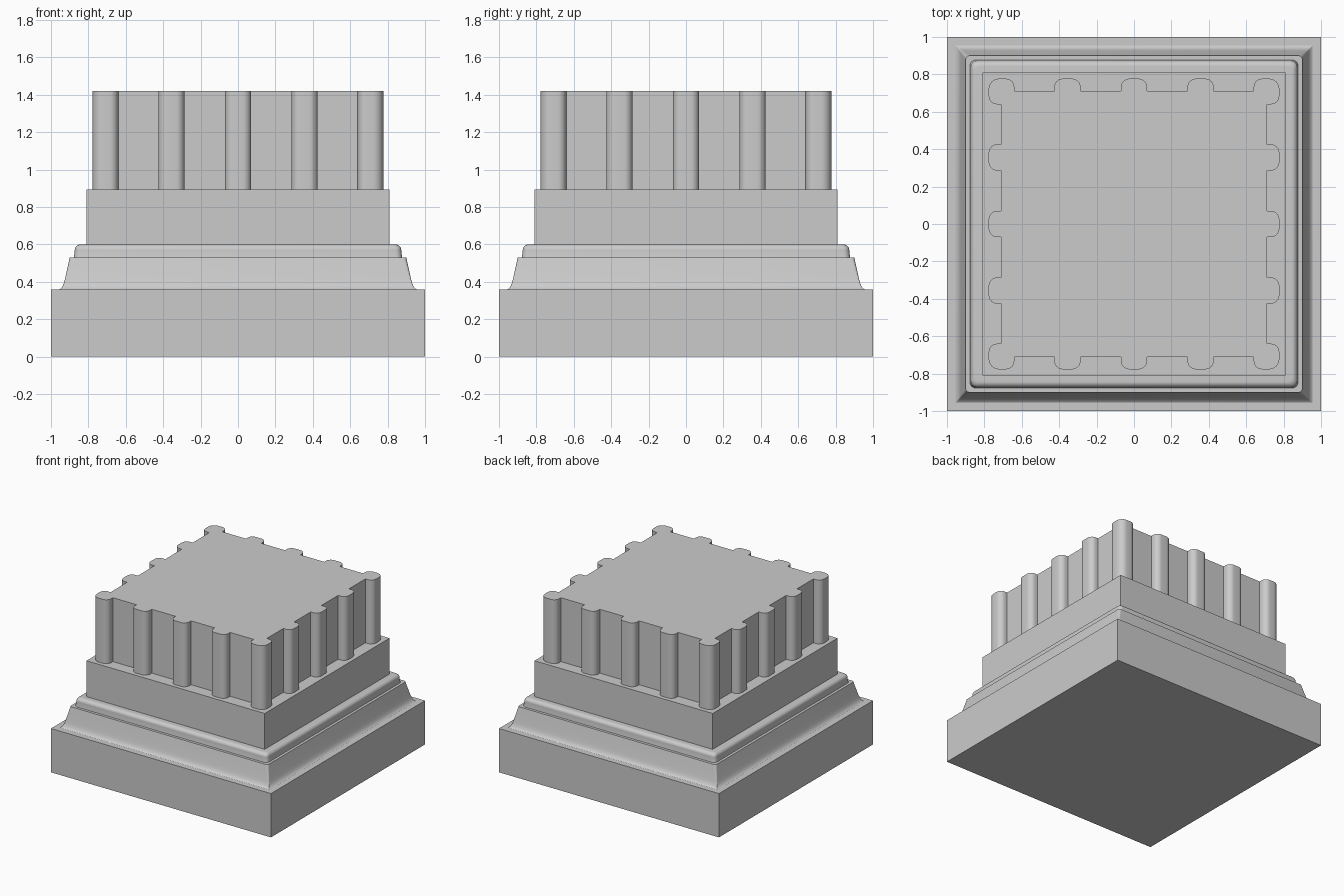
import bpy, bmesh
from math import cos, sin, radians, pi

if "Cube" in bpy.data.objects:
    bpy.data.objects.remove(bpy.data.objects["Cube"])


def make_object(name, bm, smooth=False):
    bmesh.ops.recalc_face_normals(bm, faces=bm.faces)
    mesh = bpy.data.meshes.new(name)
    bm.to_mesh(mesh)
    bm.free()
    ob = bpy.data.objects.new(name, mesh)
    bpy.context.collection.objects.link(ob)
    if smooth:
        bpy.ops.object.select_all(action='DESELECT')
        bpy.context.view_layer.objects.active = ob
        ob.select_set(True)
        bpy.ops.object.shade_smooth_by_angle(angle=radians(32))
    return ob


def loft(name, rings, smooth=False):
    """Skin equal-length rings of 3D points and cap both ends."""
    bm = bmesh.new()
    rows = [[bm.verts.new(p) for p in ring] for ring in rings]
    n = len(rows[0])
    for a, b in zip(rows, rows[1:]):
        for i in range(n):
            j = (i + 1) % n
            bm.faces.new((a[i], a[j], b[j], b[i]))
    bm.faces.new(rows[0][::-1])
    bm.faces.new(rows[-1])
    return make_object(name, bm, smooth)


def arc(cx, cy, r, start, end, steps=8):
    return [(cx + r * cos(radians(start + (end - start) * i / steps)),
             cy + r * sin(radians(start + (end - start) * i / steps)))
            for i in range(steps + 1)]


def rounded_square(half, r, z):
    c = half - r
    pts = []
    for sx, sy, a in ((1, 1, 0), (-1, 1, 90), (-1, -1, 180), (1, -1, 270)):
        pts += [(x, y, z) for x, y in arc(sx * c, sy * c, r, a, a + 90, 6)]
    return pts


def block(name, half, z0, z1):
    bm = bmesh.new()
    bmesh.ops.create_cube(bm, size=1)
    bmesh.ops.scale(bm, vec=(2 * half, 2 * half, z1 - z0), verts=bm.verts)
    bmesh.ops.translate(bm, vec=(0, 0, (z0 + z1) / 2), verts=bm.verts)
    return make_object(name, bm)


# Plinth and the plain block under the shaft
block("plinth", 1.0, 0.0, 0.36)
block("upper_block", 0.81, 0.60, 0.895)

# Lower flared moulding: (half width, corner radius, height)
flare = [(0.955, 0.002, 0.36), (0.945, 0.003, 0.367), (0.936, 0.005, 0.38),
         (0.930, 0.007, 0.397), (0.924, 0.010, 0.42), (0.912, 0.015, 0.475),
         (0.900, 0.020, 0.53)]
loft("flared_moulding", [rounded_square(*f) for f in flare], True)

# Upper moulding with a rounded shoulder
shoulder = [(0.878, 0.034, 0.53), (0.873, 0.033, 0.565)]
shoulder += [(x, 0.033 - (0.873 - x) * 0.3, z)
             for x, z in arc(0.843, 0.57, 0.03, 0, 90)]
loft("rounded_moulding", [rounded_square(*s) for s in shoulder], True)

# Reeded shaft: one corner lobe plus three side lobes, turned four times
CORE, OUT, INNER, R = 0.71, 0.777, 0.64, 0.045
side = [(-CORE, -INNER)]
side += arc(-OUT + R, -INNER - R, R, 90, 180)
side += arc(-OUT + 0.055, -OUT + 0.055, 0.055, 180, 270)
side += arc(-INNER - R, -OUT + R, R, 270, 360)
side.append((-INNER, -CORE))
for cx in (-0.356, 0.0, 0.356):
    side.append((cx - 0.07, -CORE))
    side += arc(cx - 0.07 + R, -OUT + R, R, 180, 270)
    side += arc(cx + 0.07 - R, -OUT + R, R, 270, 360)
    side.append((cx + 0.07, -CORE))
outline = []
for k in range(4):
    c, s = cos(k * pi / 2), sin(k * pi / 2)
    outline += [(x * c - y * s, x * s + y * c) for x, y in side]
loft("reeded_shaft", [[(x, y, z) for x, y in outline] for z in (0.895, 1.42)], True)
